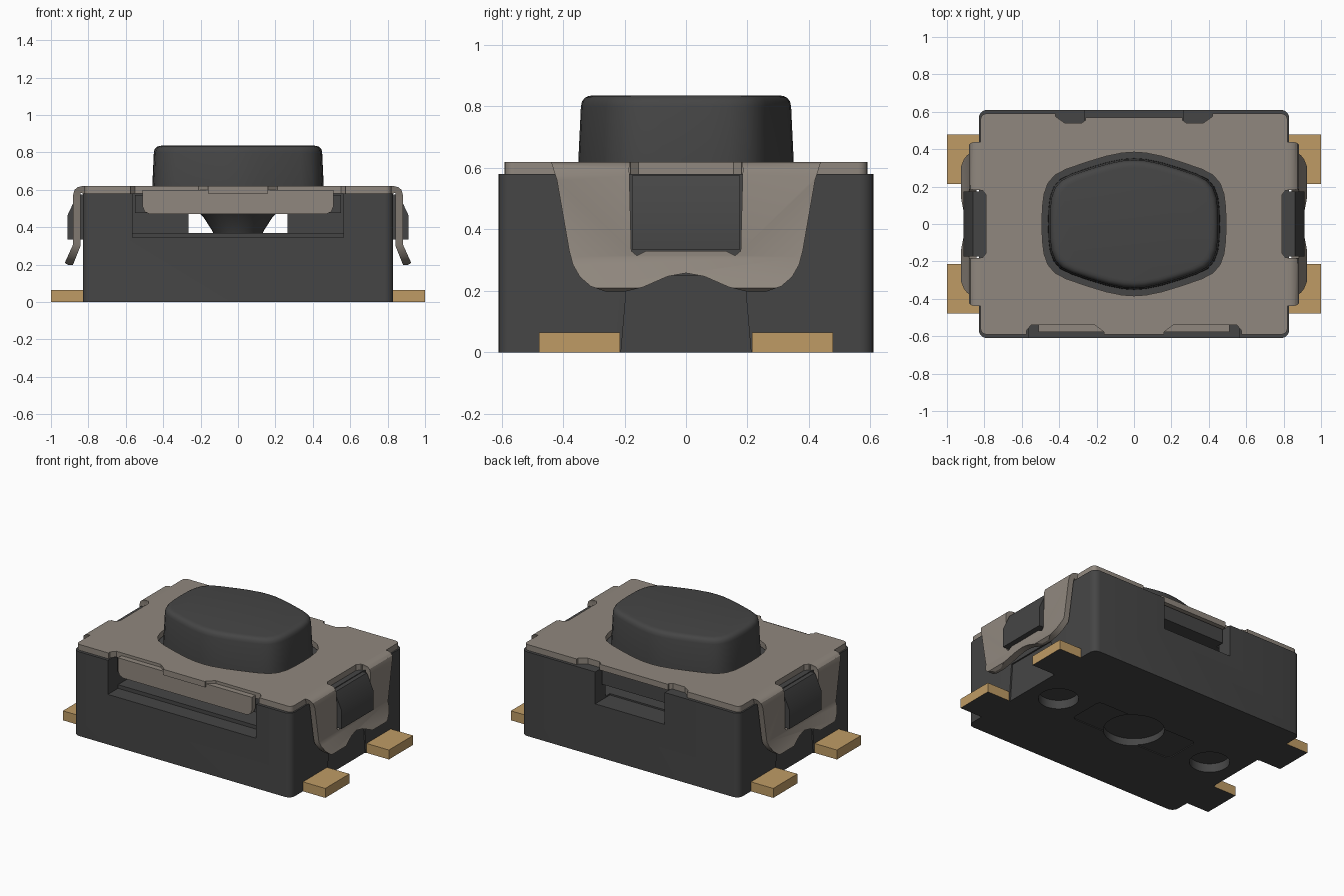
import bpy, bmesh
from math import sin, cos, pi

cube = bpy.data.objects.get("Cube")
if cube:
    bpy.data.objects.remove(cube, do_unlink=True)


def material(name, rgb):
    m = bpy.data.materials.new(name)
    m.use_nodes = True
    m.diffuse_color = (*rgb, 1)
    bsdf = next(n for n in m.node_tree.nodes if n.type == 'BSDF_PRINCIPLED')
    bsdf.inputs["Base Color"].default_value = (*rgb, 1)
    bsdf.inputs["Roughness"].default_value = 0.6
    return m


PLASTIC = material("dark_plastic", (0.06, 0.06, 0.06))
STEEL = material("warm_steel", (0.28, 0.245, 0.21))
BRASS = material("brass", (0.52, 0.33, 0.13))
parts = []


def loft(name, rings, mat=None):
    """Skin a stack of equal-length rings and cap both ends."""
    bm = bmesh.new()
    loops = [[bm.verts.new(p) for p in ring] for ring in rings]
    n = len(loops[0])
    for a, b in zip(loops, loops[1:]):
        for i in range(n):
            j = (i + 1) % n
            bm.faces.new((a[i], a[j], b[j], b[i]))
    bm.faces.new(loops[0][::-1])
    bm.faces.new(loops[-1])
    bmesh.ops.recalc_face_normals(bm, faces=bm.faces)
    me = bpy.data.meshes.new(name)
    bm.to_mesh(me)
    bm.free()
    ob = bpy.data.objects.new(name, me)
    bpy.context.collection.objects.link(ob)
    if mat:
        me.materials.append(mat)
        parts.append(ob)
    return ob


def prism(name, pts, axis, lo, hi, mat=None):
    """Extrude a flat outline along an axis."""
    place = {'x': lambda p, h: (h, p[0], p[1]),
             'y': lambda p, h: (p[0], h, p[1]),
             'z': lambda p, h: (p[0], p[1], h)}[axis]
    return loft(name, [[place(p, h) for p in pts] for h in (lo, hi)], mat)


def box(name, x0, x1, y0, y1, z0, z1, mat=None):
    return prism(name, [(x0, y0), (x1, y0), (x1, y1), (x0, y1)], 'z', z0, z1, mat)


def boolean(ob, tool, op='DIFFERENCE'):
    """Apply a boolean and discard the tool."""
    tool.hide_render = True
    mod = ob.modifiers.new("cut", 'BOOLEAN')
    mod.operation, mod.solver, mod.object = op, 'EXACT', tool
    deps = bpy.context.evaluated_depsgraph_get()
    me = bpy.data.meshes.new_from_object(ob.evaluated_get(deps))
    ob.modifiers.clear()
    ob.data = me
    bpy.data.objects.remove(tool, do_unlink=True)


def rounded(hx, hy, r, n=5):
    pts = []
    for k, (sx, sy) in enumerate([(1, 1), (-1, 1), (-1, -1), (1, -1)]):
        for i in range(n + 1):
            a = (k + i / n) * pi / 2
            pts.append((sx * (hx - r) + r * cos(a), sy * (hy - r) + r * sin(a)))
    return pts


def circle(r, cx=0, cy=0, n=32):
    return [(cx + r * cos(2 * pi * i / n), cy + r * sin(2 * pi * i / n)) for i in range(n)]


# Outline of the button, one quarter mirrored twice
QUARTER = [(0.46, 0.0), (0.458, 0.08), (0.45, 0.145), (0.43, 0.2), (0.395, 0.24),
           (0.34, 0.268), (0.24, 0.302), (0.14, 0.332), (0.06, 0.348), (0, 0.352)]


def button_outline(inset):
    kx, ky = 1 - inset / 0.46, 1 - inset / 0.352
    q = [(x * kx, y * ky) for x, y in QUARTER]
    half = q + [(-x, y) for x, y in q[-2::-1]]
    return half + [(x, -y) for x, y in half[-2:0:-1]]


# Housing with open cavity, front and back windows, dimples underneath
body = prism("housing", rounded(0.83, 0.61, 0.045), 'z', 0, 0.58, PLASTIC)
boolean(body, box("tool", -0.565, 0.565, -0.7, -0.5, 0.345, 0.7))
boolean(body, box("tool", -0.565, 0.565, -0.53, 0.5, 0.37, 0.7))
boolean(body, box("tool", -0.265, 0.265, 0.45, 0.7, 0.36, 0.7))
boolean(body, prism("tool", rounded(0.39, 0.13, 0.03), 'z', -0.1, 0.006))
boolean(body, prism("tool", circle(0.19), 'z', -0.1, 0.05))
for s in (1, -1):
    boolean(body, prism("tool", circle(0.125, s * 0.61), 'z', -0.1, 0.06))
    panel = [(-0.22, -0.1), (0.22, -0.1), (0.19, 0.25), (-0.19, 0.25)]
    boolean(body, prism("tool", panel, 'x', s * 0.82, s * 0.9))

# Button, its hidden flange and plunger
steps = [(0, 0.56), (0.002, 0.63), (0.01, 0.8), (0.014, 0.817), (0.024, 0.829),
         (0.036, 0.834), (0.05, 0.836)]
loft("button", [[(x, y, z) for x, y in button_outline(d)] for d, z in steps], PLASTIC)
box("button_flange", -0.55, 0.55, -0.525, 0.49, 0.475, 0.572, PLASTIC)
box("flange_tab", -0.255, 0.255, 0.48, 0.55, 0.475, 0.572, PLASTIC)
loft("plunger", [[(x, y, z) for x, y in circle(r)] for r, z in
                 [(0.13, 0.365), (0.14, 0.385), (0.185, 0.455), (0.21, 0.48)]], PLASTIC)

# Steel cover plate with button hole and edge reliefs
cover = prism("cover_plate", rounded(0.82, 0.59, 0.03), 'z', 0.58, 0.62, STEEL)
boolean(cover, prism("tool", button_outline(-0.032), 'z', 0.5, 0.7))
boolean(cover, box("tool", -0.26, 0.26, 0.57, 0.7, 0.5, 0.7))
for s in (1, -1):
    cuts = [[(0.16, -0.7), (0.16, -0.578), (0.21, -0.54), (0.55, -0.54), (0.575, -0.57), (0.575, -0.7)],
            [(0.26, 0.7), (0.26, 0.555), (0.28, 0.54), (0.37, 0.54), (0.42, 0.575), (0.42, 0.7)],
            [(0.9, -0.18), (0.81, -0.18), (0.79, -0.155), (0.79, 0.155), (0.81, 0.18), (0.9, 0.18)]]
    for pts in cuts:
        boolean(cover, prism("tool", [(s * x, y) for x, y in pts], 'z', 0.5, 0.7))

# Front lip folded down into the window
lip = [(-0.51, 0.6), (-0.51, 0.51), (-0.498, 0.482), (-0.47, 0.47)]
prism("front_lip", lip + [(-x, z) for x, z in lip[::-1]], 'y', -0.578, -0.54, STEEL)

# Side clips, latches and terminals
CLIP = [(0.79, 0.62), (0.835, 0.62), (0.858, 0.614), (0.874, 0.6), (0.881, 0.575),
        (0.881, 0.31), (0.926, 0.21), (0.888, 0.185), (0.842, 0.3),
        (0.842, 0.585), (0.83, 0.58), (0.79, 0.58)]
EDGE = [(0.45, 0.65), (0.436, 0.61), (0.42, 0.56), (0.38, 0.33), (0.368, 0.285), (0.345, 0.245),
        (0.31, 0.215), (0.26, 0.197), (0.2, 0.197), (0.14, 0.212), (0.06, 0.247), (0, 0.258)]
LATCH = [(0.81, 0.575), (0.86, 0.575), (0.911, 0.465), (0.911, 0.335), (0.81, 0.335)]
for s, side in ((1, "left"), (-1, "right")):
    clip = prism(side + "_clip", [(s * x, z) for x, z in CLIP], 'y', -0.5, 0.5, STEEL)
    shape = EDGE + [(-y, z) for y, z in EDGE[-2::-1]]
    boolean(clip, prism("tool", shape, 'x', s * 0.7, s * 1.1), 'INTERSECT')
    window = [(-0.165, 0.7), (-0.185, 0.6), (-0.178, 0.33), (-0.16, 0.315), (-0.13, 0.33)]
    window += [(-y, z) for y, z in window[::-1]]
    boolean(clip, prism("tool", window, 'x', s * 0.6, s * 1.1))
    prism(side + "_latch", [(s * x, z) for x, z in LATCH], 'y', -0.175, 0.175, PLASTIC)
    for t, end in ((-1, "front"), (1, "back")):
        leg = box(f"{side}_{end}_terminal", s * 0.8, s, t * 0.215, t * 0.478, 0, 0.065, BRASS)
        leg.data.materials.append(PLASTIC)
        for f in leg.data.polygons:
            f.material_index = int(f.normal.z < -0.5)

# Smooth shading with sharp edges kept
bpy.ops.object.select_all(action='DESELECT')
for ob in parts:
    ob.select_set(True)
bpy.context.view_layer.objects.active = body
bpy.ops.object.shade_smooth_by_angle()
